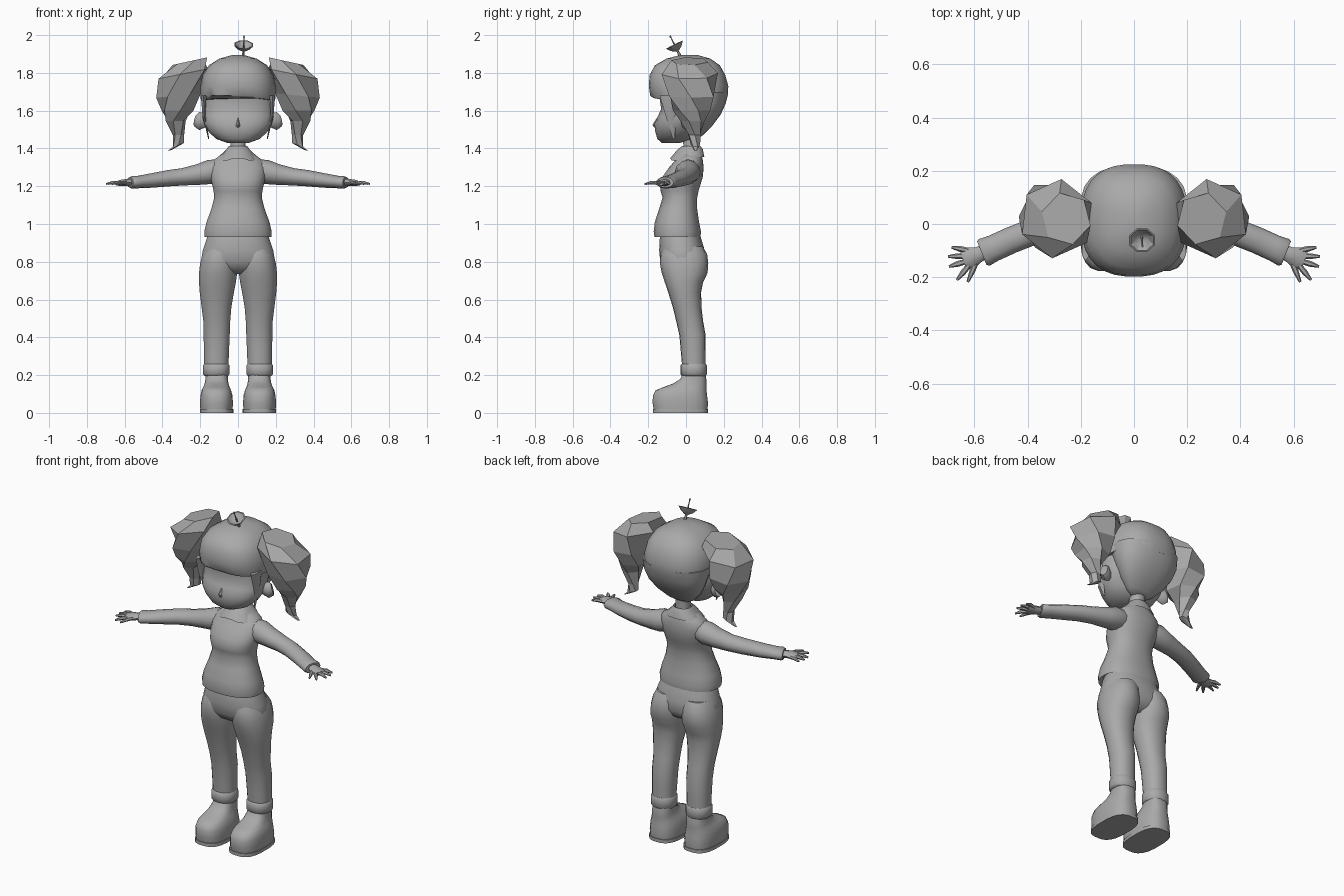
import bpy, bmesh, math
from mathutils import Vector, Matrix

grey = bpy.data.materials.new("plain_grey")
grey.diffuse_color = (0.4, 0.4, 0.4, 1)


def skin(name, rings, mirror=False, angle=50, caps=True, flat=False):
    """Bridge rings of points into a closed shell, optionally mirrored in x."""
    bm = bmesh.new()
    vs = [[bm.verts.new(p) for p in r] for r in rings]
    n = len(vs[0])
    for a, b in zip(vs, vs[1:]):
        for i in range(n):
            bm.faces.new((a[i], a[(i + 1) % n], b[(i + 1) % n], b[i]))
    if caps:
        bm.faces.new(vs[0][::-1])
        bm.faces.new(vs[-1])
    bmesh.ops.recalc_face_normals(bm, faces=bm.faces)
    me = bpy.data.meshes.new(name)
    bm.to_mesh(me)
    bm.free()
    ob = bpy.data.objects.new(name, me)
    bpy.context.collection.objects.link(ob)
    me.materials.append(grey)
    if not flat:
        bpy.ops.object.select_all(action='DESELECT')
        ob.select_set(True)
        bpy.context.view_layer.objects.active = ob
        bpy.ops.object.shade_smooth_by_angle(angle=math.radians(angle))
    if mirror:
        ob.modifiers.new("mirror", 'MIRROR').use_mirror_merge = False
    return ob


def slab(z, x0, x1, y0, y1, n=20, p=2.3):
    """Horizontal superellipse between the given limits."""
    pts = []
    for i in range(n):
        a = 2 * math.pi * (i + 0.5) / n
        c, s = math.cos(a), math.sin(a)
        pts.append(Vector(((x0 + x1) / 2 + (x1 - x0) / 2 * math.copysign(abs(c) ** (2 / p), c),
                           (y0 + y1) / 2 + (y1 - y0) / 2 * math.copysign(abs(s) ** (2 / p), s), z)))
    return pts


def mid(rows, n=20, p=2.3):
    """Centred slabs from rows of (z, half width, front y, back y)."""
    return [slab(z, -w, w, a, b, n, p) for z, w, a, b in rows]


def tube(name, path, n=10, **kw):
    """Tube along rows of (x, y, z, horizontal radius, vertical radius)."""
    pts = [Vector(r[:3]) for r in path]
    rings = []
    for i, r in enumerate(path):
        t = (pts[min(i + 1, len(pts) - 1)] - pts[max(i - 1, 0)]).normalized()
        side = t.cross(Vector((0, 0, 1))).normalized()
        up = side.cross(t)
        rings.append([pts[i] + side * r[3] * math.cos(2 * math.pi * k / n)
                      + up * r[4] * math.sin(2 * math.pi * k / n) for k in range(n)])
    return skin(name, rings, **kw)


# Head with set-back eye line and full cheeks
head = mid([(1.43, .06, -.13, -.03), (1.45, .115, -.152, .03), (1.485, .155, -.163, .06),
            (1.53, .182, -.168, .08), (1.57, .19, -.15, .1), (1.61, .19, -.132, .1),
            (1.66, .188, -.14, .1), (1.72, .18, -.14, .1)], 24)
skin("head", head)
skin("nose", [slab(1.51, -.01, .01, -.168, -.14, 6), slab(1.525, -.012, .012, -.178, -.14, 6),
              slab(1.56, -.004, .004, -.155, -.14, 6)])
tube("ears", [(.17, -.01, 1.55, .02, .035), (.205, 0, 1.545, .03, .048),
              (.222, .01, 1.55, .022, .036)], 8, mirror=True)

# Hair cap with a notched fringe, nape hair and side locks
cap = mid([(1.895, .03, -.03, .06), (1.875, .1, -.105, .13), (1.84, .155, -.165, .18),
           (1.79, .187, -.193, .208), (1.73, .2, -.198, .225), (1.68, .2, -.19, .222),
           (1.655, .197, -.18, .215)], 32, 2.5)
for i, v in enumerate(cap[-1]):
    if v.y < -.1:
        v.z += .02 - .1 * abs(v.x) + (.025 if i in (20, 22) else 0)
skin("hair_cap", cap)
skin("nape_hair", mid([(1.70, .199, -.06, .223), (1.64, .192, -.03, .212), (1.58, .172, -.01, .185),
                       (1.52, .135, .0, .14), (1.47, .085, .01, .09), (1.45, .05, .02, .06)], 24))
skin("side_locks", [slab(1.68, .165, .198, -.14, -.03, 6), slab(1.58, .172, .19, -.11, -.05, 6),
                    slab(1.45, .152, .158, -.07, -.06, 6)], True)

# Curled faceted pigtails
curl = []
for k, (z, x, y, r, ry, slope) in enumerate([
        (1.862, .255, .02, .095, .1, -.22), (1.795, .29, .02, .142, .15, -.2),
        (1.68, .315, .03, .118, .135, -.1), (1.60, .32, .03, .09, .1, 0), (1.545, .33, .035, .055, .065, 0),
        (1.47, .315, .045, .03, .035, 0), (1.42, .315, .05, .033, .025, -.3), (1.39, .36, .05, .012, .008, -.3)]):
    ring = []
    for i in range(6):
        a = math.radians(60 * i + 15 + 22 * k)
        dx = r * math.cos(a)
        ring.append((x + dx, y + ry * math.sin(a), z + slope * dx))
    curl.append(ring)
skin("pigtails", curl, True, flat=True)


def dish(name, loc, axis, mirror=False):
    """Small eight-sided dish with a thin aerial through it."""
    m = Matrix.Translation(loc) @ Vector((0, 0, 1)).rotation_difference(Vector(axis)).to_matrix().to_4x4()

    def rounds(rows, n):
        return [[m @ p for p in slab(z, -r, r, -r, r, n, 2)] for z, r in rows]
    skin(name, rounds([(-.022, .012), (-.008, .034), (.014, .053), (.014, .046), (-.004, .026), (-.012, .006)], 8),
         mirror, 25)
    skin(name + "_aerial", rounds([(-.06, .009), (-.02, .006), (.055, .002), (.058, .005), (.066, .004)], 6), mirror)


dish("top_dish", (.03, -.055, 1.937), (.03, -.45, .9))
dish("hair_tie_dishes", (.215, .015, 1.78), (1, 0, .25), True)

# Neck, shirt and collar
skin("neck", mid([(1.34, .05, -.03, .07), (1.41, .04, -.015, .065), (1.49, .045, -.02, .07)], 12))
shirt = mid([(.945, .16, -.14, .06), (.932, .178, -.168, .078), (.96, .18, -.172, .08), (1.01, .168, -.166, .07),
             (1.08, .142, -.143, .06), (1.14, .127, -.125, .06), (1.175, .13, -.135, .067),
             (1.21, .138, -.14, .078), (1.25, .147, -.125, .09), (1.30, .15, -.09, .094),
             (1.335, .135, -.06, .09), (1.36, .10, -.045, .085), (1.385, .06, -.03, .075)], 24)
skin("shirt", shirt)
collar = mid([(1.385, .045, -.025, .07), (1.412, .05, -.022, .078), (1.395, .062, -.045, .09),
              (1.355, .105, -.085, .098)], 20)
for v in collar[-1]:
    if v.y < 0:
        v.z -= .02 * min(1, abs(v.x) / .06)  # drooping collar points
skin("collar", collar, angle=35, caps=False)

# Sleeves, cuffs and hands
tube("sleeves", [(.09, .01, 1.285, .055, .06), (.15, .01, 1.275, .068, .064), (.21, .005, 1.262, .06, .055),
                 (.29, -.005, 1.25, .052, .046), (.37, -.025, 1.242, .05, .043), (.46, -.06, 1.23, .05, .038),
                 (.53, -.092, 1.222, .05, .033), (.562, -.106, 1.22, .054, .033), (.572, -.11, 1.22, .048, .028)],
     12, mirror=True)
tube("palms", [(.55, -.1, 1.22, .026, .02), (.585, -.115, 1.22, .03, .019),
               (.615, -.128, 1.218, .042, .017), (.64, -.138, 1.215, .036, .012)], 8, mirror=True)
for name, a, b in [("little_fingers", (.62, -.1), (.685, -.088)), ("ring_fingers", (.63, -.12), (.698, -.122)),
                   ("middle_fingers", (.63, -.14), (.695, -.16)), ("index_fingers", (.62, -.155), (.665, -.21)),
                   ("thumbs", (.59, -.135), (.625, -.218))]:
    c = [(a[0] + b[0]) / 2, (a[1] + b[1]) / 2]
    tube(name, [(*a, 1.217, .01, .01), (*c, 1.219, .011, .01), (*b, 1.212, .005, .005)], 6, mirror=True)

# Trousers: pelvis, two legs and turned cuffs
skin("pelvis", mid([(.96, .155, -.13, .07), (.92, .168, -.14, .082), (.86, .188, -.143, .10), (.80, .198, -.137, .10),
                    (.76, .18, -.11, .08), (.735, .11, -.07, .04)], 24))
skin("trouser_legs", [slab(z, *r, n=18, p=2.2) for z, *r in [
    (.88, .01, .17, -.12, .09), (.84, .005, .19, -.135, .112), (.79, .002, .202, -.138, .118), (.74, .003, .208, -.128, .114),
    (.69, .01, .208, -.112, .09), (.64, .02, .204, -.095, .08), (.56, .034, .194, -.07, .082),
    (.49, .04, .185, -.053, .09), (.41, .043, .183, -.035, .104), (.32, .047, .181, -.027, .104),
    (.24, .05, .18, -.02, .104)]], True)
skin("trouser_cuffs", [slab(z, *r, n=18, p=2.2) for z, *r in [
    (.26, .05, .18, -.022, .105), (.25, .044, .187, -.03, .111), (.205, .044, .187, -.03, .111),
    (.195, .052, .178, -.02, .104)]], True)

# Shoes and soles
skin("shoes", [slab(z, *r, n=20, p=2.6) for z, *r in [
    (.015, .028, .2, -.172, .115), (.05, .026, .202, -.178, .118), (.09, .028, .2, -.177, .113),
    (.12, .036, .193, -.162, .11), (.137, .044, .184, -.12, .11), (.155, .05, .177, -.07, .11),
    (.18, .053, .173, -.03, .108), (.22, .055, .17, -.015, .1)]], True)
skin("soles", [slab(z, .023, .203, -.177, .119, 20, 2.8) for z in (0, .02)], True)
